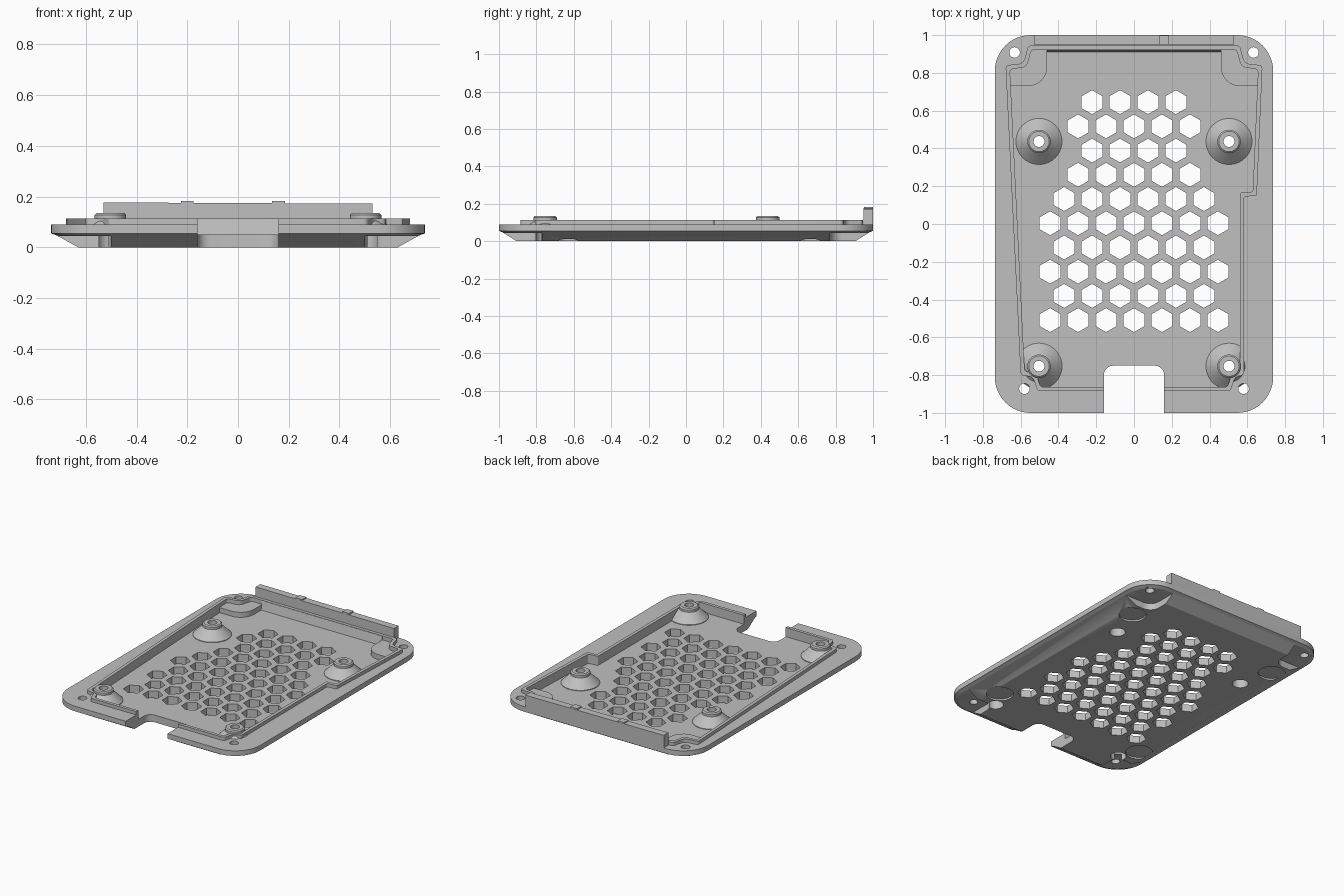
import bpy, bmesh, math
from mathutils import Vector

if "Cube" in bpy.data.objects:
    bpy.data.objects.remove(bpy.data.objects["Cube"])

grey = bpy.data.materials.new("plastic_grey")
grey.diffuse_color = (0.53, 0.53, 0.53, 1)
grey.use_nodes = True
grey.node_tree.nodes["Principled BSDF"].inputs["Base Color"].default_value = grey.diffuse_color


def finish(name, bm):
    bmesh.ops.recalc_face_normals(bm, faces=bm.faces)
    me = bpy.data.meshes.new(name)
    bm.to_mesh(me)
    bm.free()
    me.materials.append(grey)
    ob = bpy.data.objects.new(name, me)
    bpy.context.collection.objects.link(ob)
    return ob


def rounded(corners, steps=6):
    """Fillet polygon corners given as (x, y, radius)."""
    out, n = [], len(corners)
    for i, (x, y, r) in enumerate(corners):
        p = Vector((x, y))
        a = (Vector(corners[i - 1][:2]) - p).normalized()
        b = (Vector(corners[(i + 1) % n][:2]) - p).normalized()
        if r == 0:
            out.append(p)
            continue
        half = a.angle(b) / 2
        c = p + (a + b).normalized() * (r / math.sin(half))
        t = r / math.tan(half)
        s, e = p + a * t - c, p + b * t - c
        turn = s.angle_signed(e)
        for k in range(steps + 1):
            ang = -turn * k / steps
            out.append(c + Vector((s.x * math.cos(ang) - s.y * math.sin(ang),
                                   s.x * math.sin(ang) + s.y * math.cos(ang))))
    return out


def inset(corners, d):
    """Offset a counter-clockwise polygon inwards."""
    out, n = [], len(corners)
    for i, (x, y, r) in enumerate(corners):
        p = Vector((x, y))
        u = (p - Vector(corners[i - 1][:2])).normalized()
        v = (Vector(corners[(i + 1) % n][:2]) - p).normalized()
        m = Vector((-u.y, u.x)) + Vector((-v.y, v.x))
        q = p + m * (2 * d / m.length_squared)
        out.append((q.x, q.y, r))
    return out


def rect(x0, x1, y0, y1, r=0.0):
    return [(x0, y0, r), (x1, y0, r), (x1, y1, r), (x0, y1, r)]


def add_loft(bm, rings):
    """Loft a closed solid through (points, z) rings."""
    loops = [[bm.verts.new((p[0], p[1], z)) for p in pts] for pts, z in rings]
    n = len(loops[0])
    for lo, hi in zip(loops, loops[1:]):
        for i in range(n):
            j = (i + 1) % n
            bm.faces.new((lo[i], lo[j], hi[j], hi[i]))
    bm.faces.new(loops[0][::-1])
    bm.faces.new(loops[-1])


def solid(name, *ring_sets):
    bm = bmesh.new()
    for rings in ring_sets:
        add_loft(bm, rings)
    return finish(name, bm)


def prism(pts, z0, z1):
    return [(pts, z0), (pts, z1)]


def circle(x, y, r, n=40, start=0.0):
    return [(x + r * math.cos(start + math.tau * k / n),
             y + r * math.sin(start + math.tau * k / n)) for k in range(n)]


def boolean(target, other, op="DIFFERENCE"):
    mod = target.modifiers.new("cut", "BOOLEAN")
    mod.operation, mod.object, mod.solver = op, other, "EXACT"
    bpy.context.view_layer.objects.active = target
    bpy.ops.object.modifier_apply(modifier=mod.name)
    bpy.data.objects.remove(other)


# tray body with bevelled underside
tray = solid("tray", [
    (rounded(rect(-.63, .63, -.905, .905, .09), 12), 0),
    (rounded(rect(-.715, .715, -.98, .98, .17), 12), .047),
    (rounded(rect(-.737, .737, -1, 1, .19), 12), .055),
    (rounded(rect(-.737, .737, -1, 1, .19), 12), .09)])

# raised lip and the cavity inside it
lip = [(-.51, -.885, .02), (.51, -.885, .02), (.535, -.81, .035), (.582, -.80, .02),
       (.582, .145, .01), (.65, .15, .01), (.68, .84, .02), (.585, .85, .04),
       (.56, .945, .02), (-.56, .945, .02), (-.585, .85, .04), (-.68, .84, .02),
       (-.60, -.80, .02), (-.535, -.81, .035)]
boolean(tray, solid("lip", prism(rounded(lip), .08, .113)), "UNION")
boolean(tray, solid("cavity", prism(rounded(inset(lip, .022)), .05, .2)))

# corner pads at the back of the cavity
boolean(tray, solid("pads", *[
    prism(rounded([(s * .46, .73, .1), (s * .675, .73, 0),
                   (s * .675, .93, 0), (s * .46, .93, 0)]), .03, .085)
    for s in (-1, 1)]), "UNION")

# pockets under the four corners
boolean(tray, solid("pockets", *[
    prism(rounded([(sx * .5, sy * .77, .07), (sx * .9, sy * .77, 0),
                   (sx * .9, sy * 1.1, 0), (sx * .5, sy * 1.1, 0)]), -.1, .045)
    for sx in (-1, 1) for sy in (-1, 1)]))

# front slot
boolean(tray, solid("slot", prism(rounded(
    [(-.16, -1.2, 0), (.16, -1.2, 0), (.16, -.75, .05), (-.16, -.75, .05)]), -.1, .3)))

# honeycomb vents
vents = []
for row, count in enumerate((4, 5, 4, 5, 6, 7, 6, 7, 6, 7)):
    for k in range(count):
        x, y = (k - (count - 1) / 2) * .148, .645 - row * .1282
        vents.append(prism(circle(x, y, .0635, 6, math.pi / 6), -.1, .2))
boolean(tray, solid("vents", *vents))

# corner screw holes, standoff bores and foot recesses
posts = [(s * .503, y) for s in (-1, 1) for y in (.437, -.753)]
screws = [(s * x, y) for s in (-1, 1) for x, y in ((.632, .908), (.58, -.872))]
boolean(tray, solid("screw_holes", *[prism(circle(x, y, .028, 24), -.1, .3) for x, y in screws]))
boolean(tray, solid("bores", *[prism(circle(x, y, .05), -.1, .3) for x, y in posts]))
boolean(tray, solid("foot_recesses", *[prism(circle(s * .57, y, .085), -.1, .012)
                                       for s in (-1, 1) for y in (.665, -.63)]))

# conical standoffs with a stepped bore
profile = [(.05, .046), (.122, .046), (.122, .054), (.062, .112), (.062, .128),
           (.054, .135), (.029, .135), (.029, .085), (.05, .085)]
for i, (x, y) in enumerate(posts):
    bm = bmesh.new()
    loops = [[bm.verts.new((*p, z)) for p in circle(x, y, r)] for r, z in profile]
    for a, b in zip(loops, loops[1:] + loops[:1]):
        for k in range(40):
            j = (k + 1) % 40
            bm.faces.new((a[k], a[j], b[j], b[k]))
    finish(f"standoff_{i + 1}", bm)

# sloped strip along the back wall
solid("back_strip", [([(-.46, .91), (.46, .91), (.46, .935), (-.46, .935)], .049),
                     ([(-.46, .922), (.46, .922), (.46, .935), (-.46, .935)], .11)])

# upright back fin with two small ribs
fin = solid("back_fin", prism(rect(-.53, .53, .95, 1), .08, .172))
for v in fin.data.vertices:
    if v.co.z > .1 and v.co.x < 0:
        v.co.z = .177
solid("fin_ribs", *[prism(rect(x - .025, x + .025, .951, .999), .165, .183)
                    for x in (-.2, .16)])

# shading
for ob in bpy.context.scene.objects:
    ob.select_set(True)
bpy.context.view_layer.objects.active = tray
bpy.ops.object.shade_smooth_by_angle(angle=math.radians(30))
